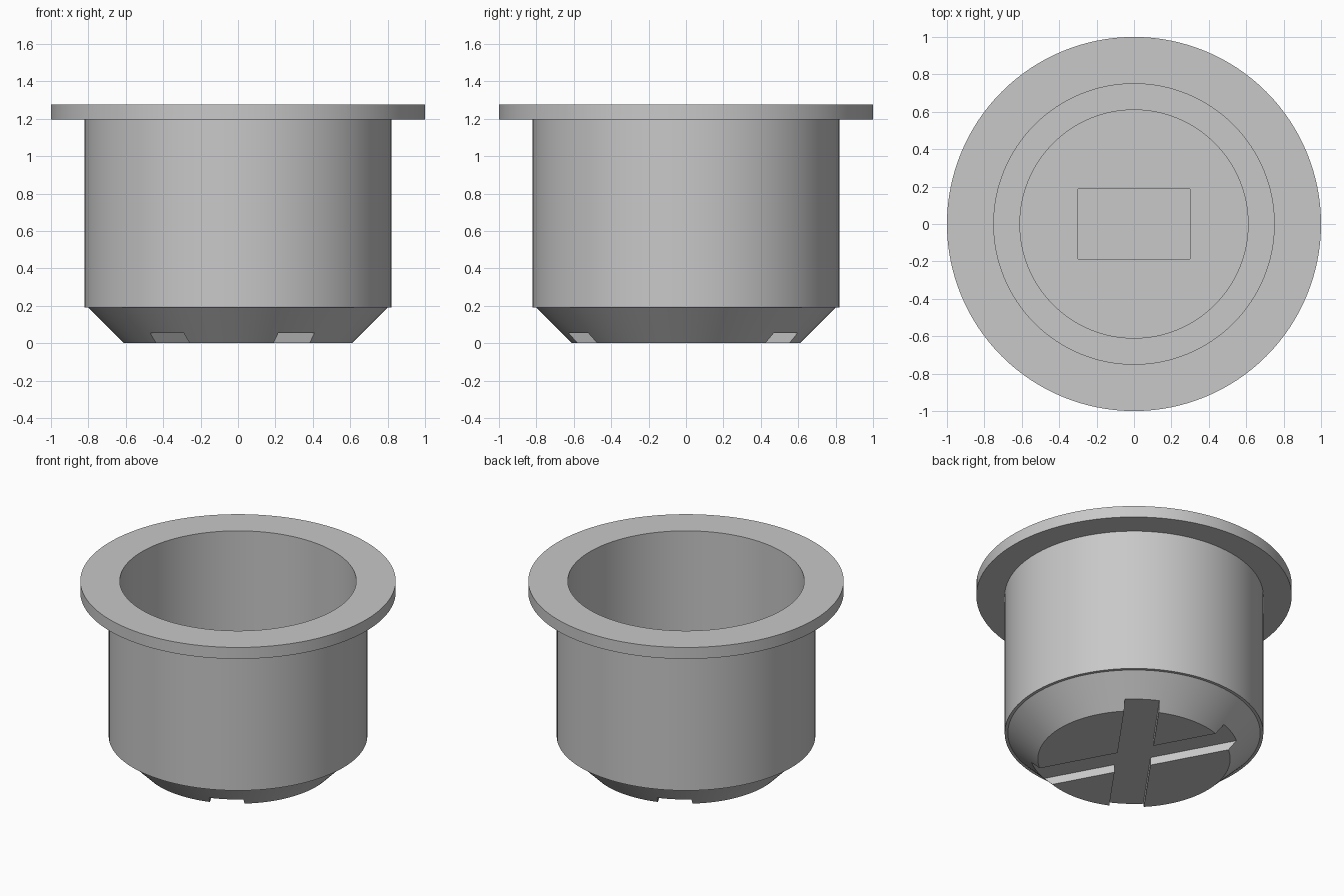
import bpy, bmesh, math
from mathutils import Matrix

if "Cube" in bpy.data.objects:
    bpy.data.objects.remove(bpy.data.objects["Cube"])

SEGMENTS = 128

# Single grey colour
grey = bpy.data.materials.new("plain_grey")
grey.use_nodes = True
colour = (0.58, 0.58, 0.58, 1)
grey.diffuse_color = colour
grey.node_tree.nodes["Principled BSDF"].inputs["Base Color"].default_value = colour


def add_object(name, bm):
    bmesh.ops.recalc_face_normals(bm, faces=bm.faces)
    mesh = bpy.data.meshes.new(name)
    bm.to_mesh(mesh)
    bm.free()
    mesh.materials.append(grey)
    obj = bpy.data.objects.new(name, mesh)
    bpy.context.collection.objects.link(obj)
    return obj


def lathe(name, profile):
    """Spin a profile that starts and ends on the axis."""
    bm = bmesh.new()
    verts = [bm.verts.new((r, 0, z)) for r, z in profile]
    edges = [bm.edges.new(pair) for pair in zip(verts, verts[1:])]
    bmesh.ops.spin(bm, geom=verts + edges, cent=(0, 0, 0), axis=(0, 0, 1),
                   angle=math.tau, steps=SEGMENTS)
    bmesh.ops.remove_doubles(bm, verts=bm.verts, dist=0.0001)
    return add_object(name, bm)


def cut_box(target, name, size, z, angle=0):
    """Subtract a box, turned about the vertical axis, from the target."""
    bm = bmesh.new()
    matrix = (Matrix.Translation((0, 0, z)) @ Matrix.Rotation(math.radians(angle), 4, "Z")
              @ Matrix.Diagonal((*size, 1)))
    bmesh.ops.create_cube(bm, size=1, matrix=matrix)
    cutter = add_object(name, bm)
    cutter.hide_render = True
    mod = target.modifiers.new(name, "BOOLEAN")
    mod.operation = "DIFFERENCE"
    mod.solver = "EXACT"
    mod.object = cutter
    bpy.context.view_layer.objects.active = target
    bpy.ops.object.modifier_apply(modifier=name)
    bpy.data.objects.remove(cutter)


# Cup: tapered base, straight wall, flange, bore and recessed floor
cup = lathe("flanged_cup", [
    (0, 0), (0.61, 0), (0.80, 0.19), (0.82, 0.19), (0.82, 1.195),
    (1, 1.195), (1, 1.275), (0.75, 1.275), (0.75, 0.22),
    (0.61, 0.22), (0.61, 0.14), (0, 0.14)])

# Crossed grooves under the base
for label, angle in (("first_groove", 54.5), ("second_groove", -61.5)):
    cut_box(cup, label, (2, 0.22, 0.11), 0, angle)

# Rectangular pocket in the floor
cut_box(cup, "floor_pocket", (0.6, 0.375, 0.1), 0.14)

# Smooth walls with crisp edges
bpy.ops.object.select_all(action="DESELECT")
cup.select_set(True)
bpy.context.view_layer.objects.active = cup
bpy.ops.object.shade_smooth_by_angle(angle=math.radians(30))
